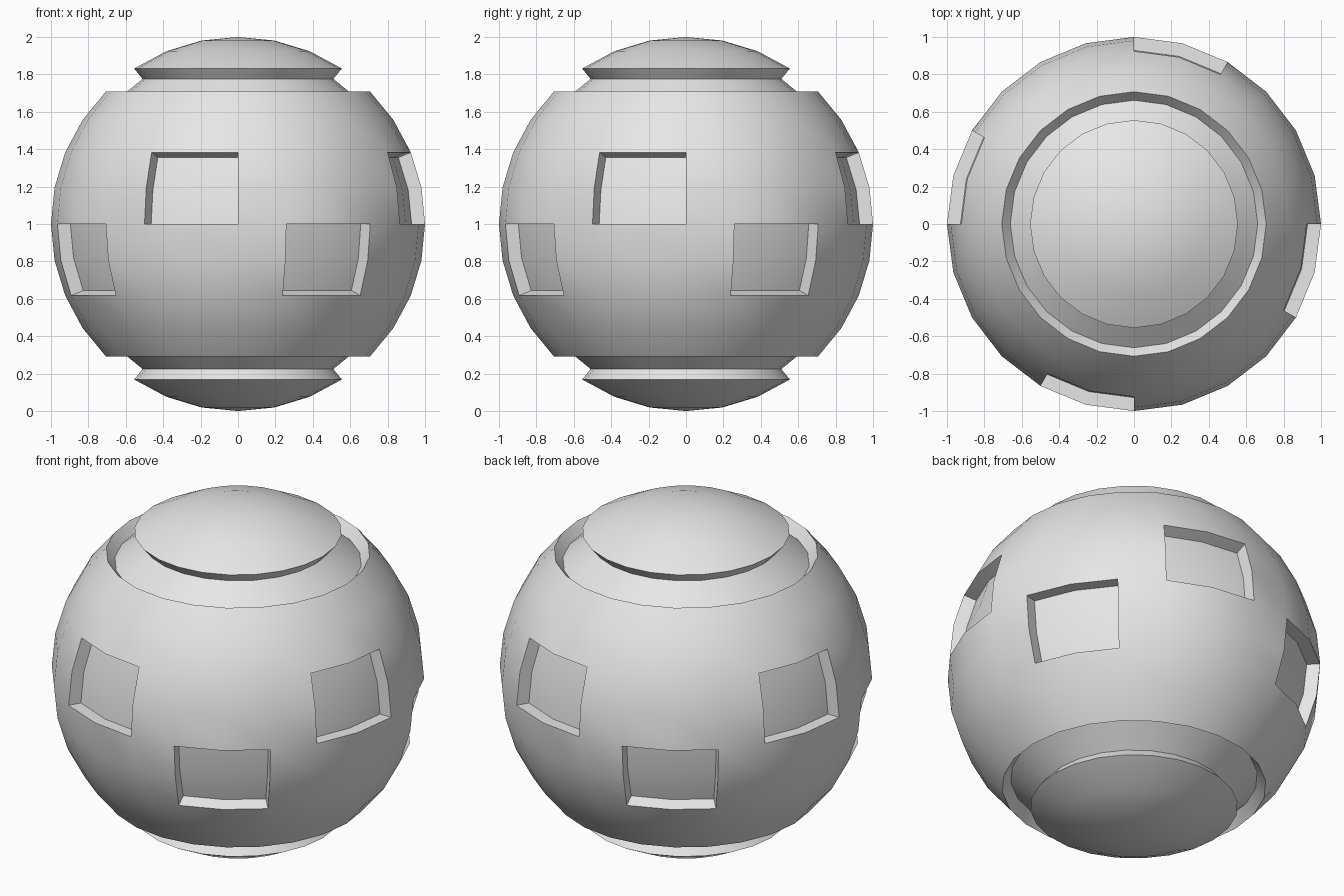
import bpy, bmesh, math
from mathutils import Vector

cube = bpy.data.objects.get("Cube")
if cube:
    bpy.data.objects.remove(cube, do_unlink=True)

DEPTH = 0.072

grey = bpy.data.materials.new("light_grey")
grey.use_nodes = True
colour = (0.8, 0.8, 0.8, 1)
grey.diffuse_color = colour
grey.node_tree.nodes["Principled BSDF"].inputs["Base Color"].default_value = colour


def angles(face):
    """Azimuth from the front and elevation of a face centre, in degrees."""
    c = face.calc_center_median()
    azimuth = math.degrees(math.atan2(c.x, -c.y))
    return azimuth, math.degrees(math.atan2(c.z, math.hypot(c.x, c.y)))


def sink(bm, faces, direction):
    """Extrude a patch and push it inward along direction(vertex position)."""
    result = bmesh.ops.extrude_face_region(bm, geom=faces)
    for v in result["geom"]:
        if isinstance(v, bmesh.types.BMVert):
            v.co -= direction(v.co) * DEPTH
    leftover = [f for f in faces if f.is_valid]
    if leftover:
        bmesh.ops.delete(bm, geom=leftover, context='FACES')


def find(bm, az_start, el_min, el_max):
    """Faces in a 30 degree wide window."""
    found = []
    for f in bm.faces:
        az, el = angles(f)
        if (az - az_start) % 360 < 30 and el_min < el < el_max:
            found.append(f)
    return found


bm = bmesh.new()
bmesh.ops.create_uvsphere(bm, u_segments=24, v_segments=16, radius=1)

# Square pockets: four above the equator, four below and turned between them
for turn in range(0, 360, 90):
    sink(bm, find(bm, turn - 30, 0, 22), lambda p: p.normalized())
    sink(bm, find(bm, turn + 15, -22, 0), lambda p: p.normalized())

# Ring grooves that set off the top and bottom caps
tilt = math.radians(50.6)
for side in (1, -1):
    ring = [f for f in bm.faces if 46 < side * angles(f)[1] < 55]
    sink(bm, ring, lambda p: Vector((p.x, p.y, 0)).normalized() * math.cos(tilt)
         + Vector((0, 0, side * math.sin(tilt))))

bmesh.ops.recalc_face_normals(bm, faces=bm.faces)
bmesh.ops.translate(bm, verts=bm.verts, vec=(0, 0, 1))
for f in bm.faces:
    f.smooth = True

mesh = bpy.data.meshes.new("pocketed_ball")
bm.to_mesh(mesh)
bm.free()
mesh.set_sharp_from_angle(angle=math.radians(30))
mesh.materials.append(grey)
ball = bpy.data.objects.new("pocketed_ball", mesh)
bpy.context.scene.collection.objects.link(ball)
